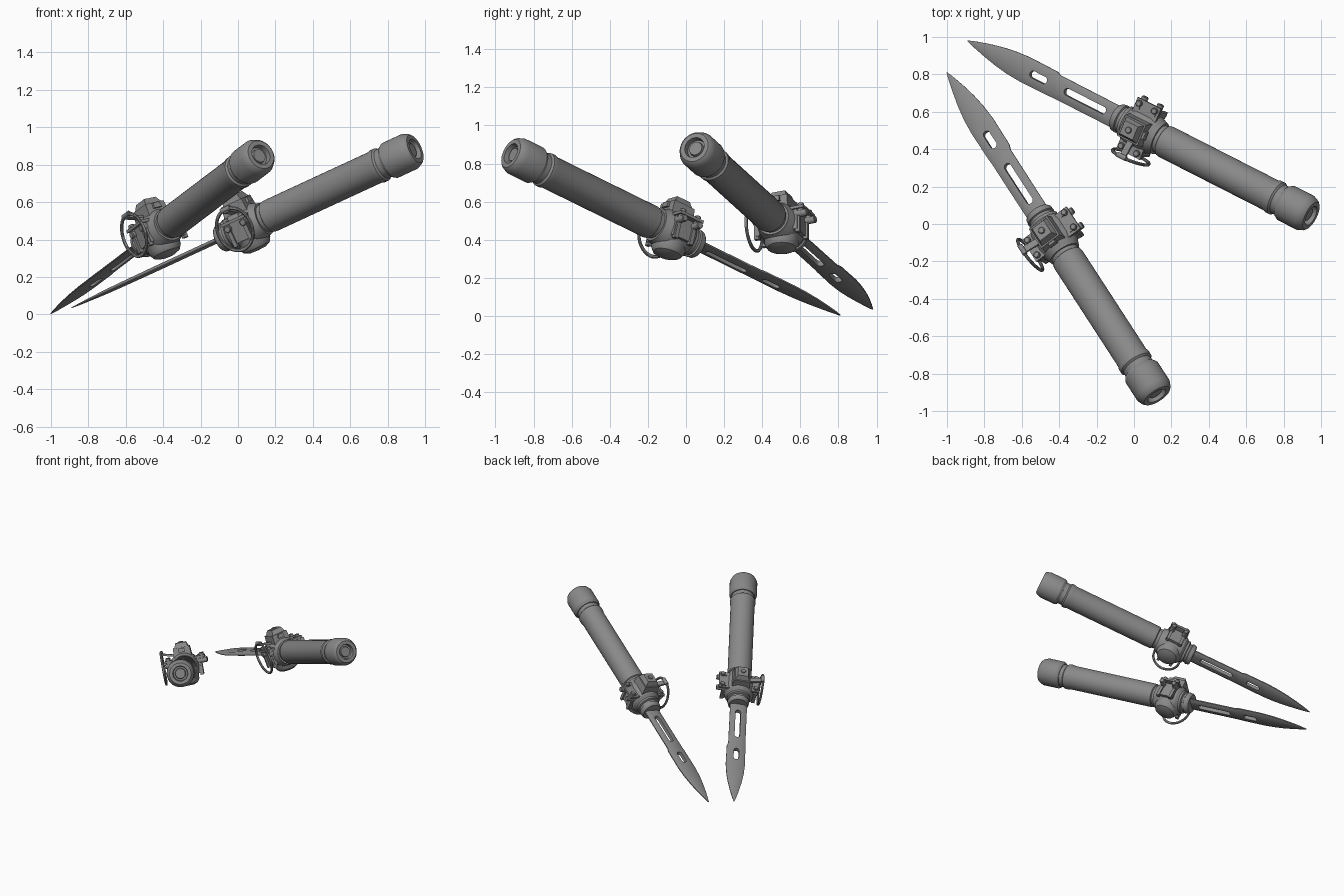
import bpy, bmesh, math
from mathutils import Matrix, Vector

old = bpy.data.objects.get("Cube")
if old:
    bpy.data.objects.remove(old)

GREY = (0.25, 0.25, 0.25, 1)
steel = bpy.data.materials.new("grey_steel")
steel.use_nodes = True
steel.diffuse_color = GREY
steel.node_tree.nodes["Principled BSDF"].inputs["Base Color"].default_value = GREY

# Local frame: X runs from the blade tip to the pommel, Y across the blade, Z off its flat.
TO_Y = Matrix.Rotation(math.pi / 2, 4, "Z")
TO_Z = Matrix.Rotation(-math.pi / 2, 4, "Y")
GUARD = 1.14


def lathe(bm, profile, mat=Matrix(), sides=40, closed=False):
    """Spin (x, radius) points about X, then place the result."""
    rings = []
    for i in range(sides):
        a = math.tau * i / sides
        rings.append([bm.verts.new(mat @ Vector((x, r * math.cos(a), r * math.sin(a))))
                      for x, r in profile])
    n = len(profile)
    for i in range(sides):
        p, q = rings[i], rings[(i + 1) % sides]
        for j in range(n if closed else n - 1):
            k = (j + 1) % n
            bm.faces.new((p[j], p[k], q[k], q[j]))


def rod(bm, pos, radius, length, turn, sides=16):
    c = radius * 0.2
    lathe(bm, [(0, 0), (0, radius), (length - c, radius), (length, radius - c), (length, 0)],
          Matrix.Translation(pos) @ turn, sides)


def box(bm, pos, size, taper=1.0, tilt=0.0):
    """Box whose top face may be narrowed."""
    mat = Matrix.Translation(pos) @ Matrix.Rotation(tilt, 4, "X") @ Matrix.Diagonal((*size, 1))
    for v in bmesh.ops.create_cube(bm, size=1)["verts"]:
        if v.co.z > 0:
            v.co.x *= taper
            v.co.y *= taper
        v.co = mat @ v.co


def finish(bm, name):
    bmesh.ops.remove_doubles(bm, verts=bm.verts, dist=0.00005)
    bmesh.ops.recalc_face_normals(bm, faces=bm.faces)
    mesh = bpy.data.meshes.new(name)
    bm.to_mesh(mesh)
    bm.free()
    return mesh


# Blade: hexagonal sections along its length, with a stepped spine
bm = bmesh.new()
sections = []
for x, back, edge, t in [(0, .002, .002, .002), (.05, .018, .017, .005), (.12, .037, .034, .008),
                         (.2, .055, .051, .011), (.28, .067, .063, .013), (.37, .074, .069, .014),
                         (.55, .072, .068, .015), (.58, .062, .066, .015), (1.0, .06, .066, .015)]:
    outline = [(back, .004), (back * .65, t), (-edge * .6, t), (-edge, .002)]
    outline = [(y, min(z, t)) for y, z in outline]
    loop = outline + [(y, -z) for y, z in reversed(outline)]
    sections.append([bm.verts.new((x, y, z)) for y, z in loop])
for p, q in zip(sections, sections[1:]):
    for i in range(8):
        k = (i + 1) % 8
        bm.faces.new((p[i], p[k], q[k], q[i]))
bm.faces.new(sections[0])
bm.faces.new(sections[-1])
blade = bpy.data.objects.new("blade_blank", finish(bm, "blade_blank"))
bpy.context.collection.objects.link(blade)

# Rounded slots cut through the blade
cutters = []
for middle, length in ((.467, .11), (.77, .27)):
    bm = bmesh.new()
    r = .02
    pts = []
    for i in range(16):
        a = math.tau * (i + .5) / 16
        shift = math.copysign(length / 2 - r, math.cos(a))
        pts.append(bm.verts.new((middle + shift + r * math.cos(a), r * math.sin(a), -.1)))
    face = bm.faces.new(pts)
    new = bmesh.ops.extrude_face_region(bm, geom=[face])["geom"]
    bmesh.ops.translate(bm, vec=(0, 0, .2), verts=[v for v in new if isinstance(v, bmesh.types.BMVert)])
    cutter = bpy.data.objects.new("slot_cutter", finish(bm, "slot_cutter"))
    cutter.hide_render = True
    bpy.context.collection.objects.link(cutter)
    cutters.append(cutter)
    cut = blade.modifiers.new("slot", "BOOLEAN")
    cut.operation = "DIFFERENCE"
    cut.solver = "EXACT"
    cut.object = cutter
bpy.context.view_layer.update()
graph = bpy.context.evaluated_depsgraph_get()
parts = {"blade": bpy.data.meshes.new_from_object(blade.evaluated_get(graph))}
for ob in [blade] + cutters:
    bpy.data.objects.remove(ob)

# Grip with a rounded front lip and a rear flange
bm = bmesh.new()
lathe(bm, [(1.24, 0), (1.24, .078), (1.27, .078), (1.275, .086), (1.29, .089), (1.97, .089),
           (1.985, .094), (2.01, .094), (2.02, .084), (2.06, .084), (2.06, 0)])
parts["grip"] = finish(bm, "grip")

# Pommel with a recessed end
bm = bmesh.new()
lathe(bm, [(2.05, 0), (2.05, .09), (2.07, .102), (2.19, .102), (2.22, .09), (2.23, .08),
           (2.23, .056), (2.2, .052), (2.2, .04), (2.215, .036), (2.215, 0)])
parts["pommel"] = finish(bm, "pommel")

# Collar gripping the blade
bm = bmesh.new()
lathe(bm, [(.965, 0), (.965, .068), (.975, .076), (1.0, .08), (1.005, .072), (1.02, .072),
           (1.025, .086), (1.05, .086), (1.05, 0)])
parts["collar"] = finish(bm, "collar")

# Guard body with a rounded belly
bm = bmesh.new()
lathe(bm, [(1.04, 0), (1.04, .085), (1.06, .104), (1.09, .112), (1.18, .112), (1.21, .106),
           (1.235, .094), (1.25, .09), (1.25, 0)])
lathe(bm, [(0, 0), (0, .095), (.1, .09), (.125, .075), (.138, .045), (.14, 0)],
      Matrix.Translation((GUARD, 0, 0)) @ TO_Z.inverted(), 32)
parts["guard_body"] = finish(bm, "guard_body")

# Raised block on the guard with a screw on it
bm = bmesh.new()
box(bm, (GUARD, 0, .095), (.15, .14, .11), .88)
box(bm, (GUARD, 0, .165), (.12, .11, .04), .7)
rod(bm, (GUARD, 0, .18), .018, .014, TO_Z)
box(bm, (GUARD + .068, 0, .13), (.03, .05, .03), .8)
parts["guard_block"] = finish(bm, "guard_block")

# Side wings, clamps and bolts
bm = bmesh.new()
for side, reach in ((1, .16), (-1, .14)):
    mid = (reach + .06) / 2
    box(bm, (GUARD, side * mid, .06), (.15, reach - .06, .016))
    box(bm, (GUARD, side * .108, 0), (.13, .022, .12))
    for dx in (-.05, .05):
        rod(bm, (GUARD + dx, side * (reach - .025), .025), .017, .062, TO_Z)
        box(bm, (GUARD + dx, side * .118, 0), (.022, .026, .15))
        turn = TO_Y if side > 0 else TO_Y.inverted()
        rod(bm, (GUARD + dx, side * .1, .03), .019, .075 if side > 0 else .04, turn)
parts["guard_wings"] = finish(bm, "guard_wings")

# Pull ring and its hinge arm
bm = bmesh.new()
wire = [(.009 * math.cos(math.tau * i / 10), .107 + .009 * math.sin(math.tau * i / 10))
        for i in range(10)]
lathe(bm, wire, Matrix.Translation((GUARD, -.158, .015)) @ Matrix.Diagonal((.95, 1, 1.1, 1)) @ TO_Y,
      40, True)
box(bm, (GUARD, -.115, .11), (.035, .1, .016), 1, -.25)
rod(bm, (GUARD - .03, -.155, .132), .014, .06, Matrix())
parts["pull_ring"] = finish(bm, "pull_ring")

for mesh in parts.values():
    mesh.materials.clear()
    mesh.materials.append(steel)
    for poly in mesh.polygons:
        poly.use_smooth = True
    mesh.set_sharp_from_angle(angle=math.radians(28))

# Place both daggers; the second is the first swung about the vertical
pitch, yaw = math.radians(22.4), math.radians(-27)
along = Vector((math.cos(pitch) * math.cos(yaw), math.cos(pitch) * math.sin(yaw), math.sin(pitch)))
across = (Vector((0, 1, 0)) - along.y * along).normalized()
basis = Matrix((along, across, along.cross(across))).transposed().to_4x4()
places = {"back": ((-.89, .98, .035), 0), "front": ((-1, .81, .004), math.radians(-30))}
for which, (tip, swing) in places.items():
    world = Matrix.Translation(tip) @ Matrix.Rotation(swing, 4, "Z") @ basis
    for name, mesh in parts.items():
        ob = bpy.data.objects.new(which + "_" + name, mesh)
        bpy.context.collection.objects.link(ob)
        ob.matrix_world = world
